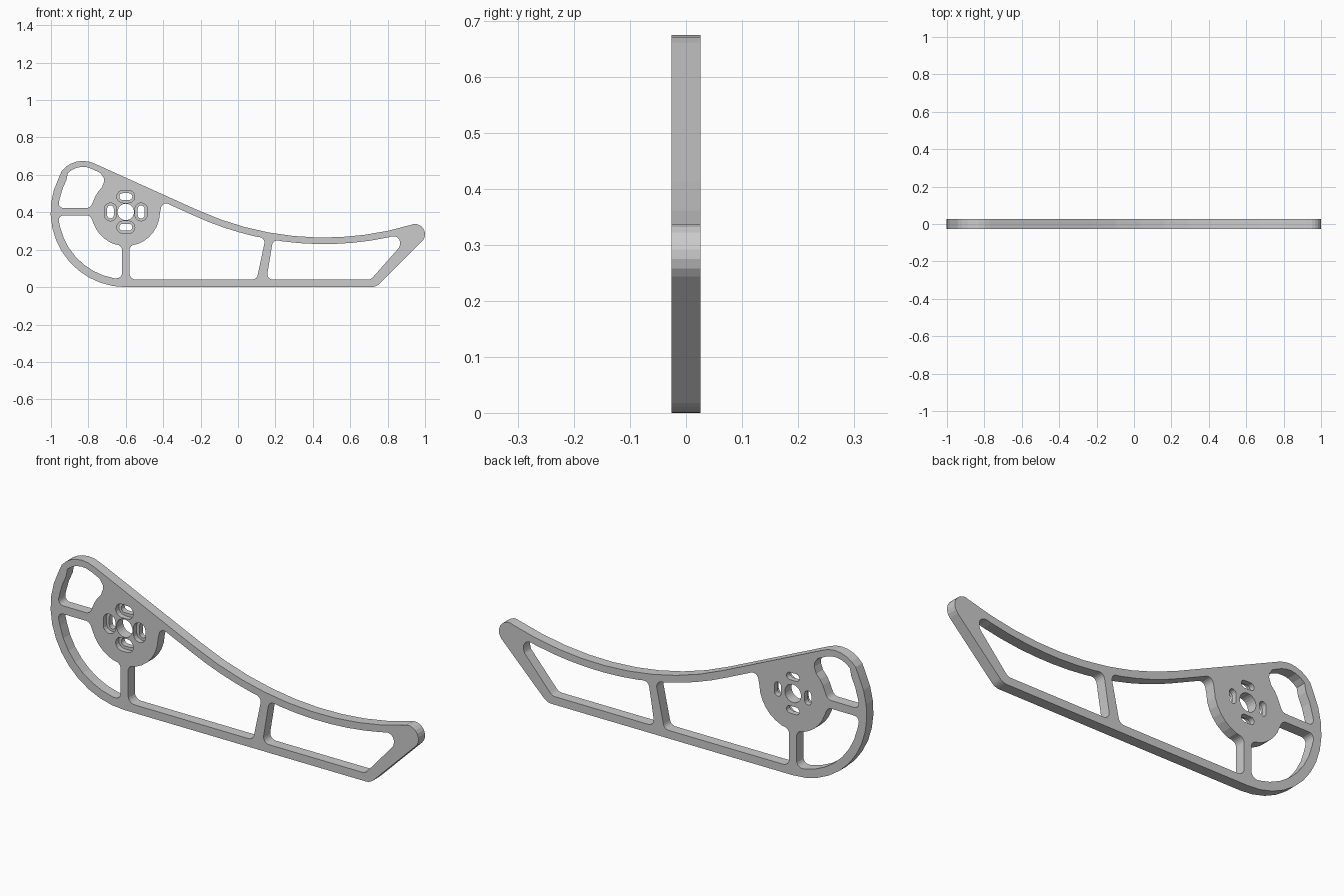
import bpy, bmesh
from math import sin, cos, tan, radians, sqrt
from mathutils import Vector

if "Cube" in bpy.data.objects:
    bpy.data.objects.remove(bpy.data.objects["Cube"])

HUB = (-0.6, 0.402)      # hub centre
SWEEP = (0.46, 1.895)    # centre of the long concave top edge
HALF = 0.026             # half thickness


def arc(c, r, a0, a1, n):
    """Points along an arc, angles in degrees."""
    return [(c[0] + r * cos(radians(a0 + (a1 - a0) * i / n)),
             c[1] + r * sin(radians(a0 + (a1 - a0) * i / n))) for i in range(n + 1)]


def sweep(r, x0, x1, n):
    """Points along the concave top edge between two x values."""
    xs = [x0 + (x1 - x0) * i / n for i in range(n + 1)]
    return [(x, SWEEP[1] - sqrt(r * r - (x - SWEEP[0]) ** 2)) for x in xs]


def rounded(pts, n=5):
    """Round every corner given as (x, z, radius)."""
    out = []
    for i, p in enumerate(pts):
        if len(p) == 2:
            out.append(p)
            continue
        v = Vector(p[:2])
        a = (Vector(pts[i - 1][:2]) - v).normalized()
        b = (Vector(pts[(i + 1) % len(pts)][:2]) - v).normalized()
        half = a.angle(b) / 2
        c = v + (a + b).normalized() * p[2] / sin(half)
        s = (v + a * p[2] / tan(half) - c).normalized()
        e = (v + b * p[2] / tan(half) - c).normalized()
        for k in range(n + 1):
            q = c + s.slerp(e, k / n) * p[2]
            out.append((q.x, q.y))
    return out


def slot(cx, cz, hx, hz):
    r = min(hx, hz)
    dx, dz = hx - r, hz - r
    if hx > hz:
        return arc((cx + dx, cz), r, -90, 90, 8) + arc((cx - dx, cz), r, 90, 270, 8)
    return arc((cx, cz + dz), r, 0, 180, 8) + arc((cx, cz - dz), r, 180, 360, 8)


def slots(long, short, d=0.082):
    x, z = HUB
    return [slot(x - d, z, short, long), slot(x + d, z, short, long),
            slot(x, z - d, long, short), slot(x, z + d, long, short)]


def plate(name, loops, half, y):
    """Filled, extruded profile standing in the xz plane."""
    cu = bpy.data.curves.new(name, 'CURVE')
    cu.dimensions, cu.fill_mode, cu.extrude = '2D', 'BOTH', half
    for pts in loops:
        sp = cu.splines.new('POLY')
        sp.points.add(len(pts) - 1)
        for q, p in zip(sp.points, pts):
            q.co = (p[0], p[1], 0, 1)
        sp.use_cyclic_u = True
    tmp = bpy.data.objects.new(name + "_profile", cu)
    bpy.context.collection.objects.link(tmp)
    bpy.context.view_layer.update()
    me = bpy.data.meshes.new_from_object(tmp)
    bpy.data.objects.remove(tmp)
    bm = bmesh.new()
    bm.from_mesh(me)
    for v in bm.verts:
        v.co = (v.co.x, y - v.co.z, v.co.y)
    bmesh.ops.remove_doubles(bm, verts=bm.verts, dist=1e-5)
    bmesh.ops.recalc_face_normals(bm, faces=bm.faces)
    for f in bm.faces:
        f.smooth = False
    bm.to_mesh(me)
    bm.free()
    ob = bpy.data.objects.new(name, me)
    bpy.context.collection.objects.link(ob)
    return ob


# Outer outline, clockwise from the bottom of the rim
outline = rounded(
    arc(HUB, 0.402, 270, 153, 12)
    + arc((-0.83, 0.53), 0.145, 140, 65, 6)
    + sweep(1.63, -0.22, 0.929, 9)
    + arc((0.945, 0.283), 0.055, 100, -45, 8)
    + [(0.738, 0, 0.06)])

# Four openings in the frame
upper_left = rounded(
    [(-0.965, 0.423, 0.025)] + arc(HUB, 0.36, 168, 152, 2)
    + arc((-0.83, 0.53), 0.113, 135, 65, 5)
    + [(-0.735, 0.61), (-0.718, 0.585), (-0.716, 0.565)]
    + arc(HUB, 0.183, 134, 162, 3) + [(-0.79, 0.423, 0.03)])
lower_left = rounded(
    [(-0.965, 0.383, 0.025), (-0.79, 0.383, 0.03)]
    + arc(HUB, 0.183, 200, 250, 5)
    + [(-0.62, 0.222, 0.03), (-0.62, 0.045, 0.03)]
    + arc(HUB, 0.36, 260, 193, 7))
middle = rounded(
    [(-0.58, 0.04, 0.035), (-0.58, 0.222, 0.03)]
    + arc(HUB, 0.183, -70, -2, 6)
    + [(-0.405, 0.459, 0.027)] + sweep(1.665, -0.238, 0.09, 4)
    + [(0.147, 0.261, 0.028), (0.1, 0.04, 0.03)])
right = rounded(
    [(0.152, 0.04, 0.03), (0.187, 0.254, 0.028)]
    + sweep(1.665, 0.24, 0.8, 6)
    + [(0.88, 0.286, 0.035), (0.862, 0.212, 0.03), (0.71, 0.04, 0.04)])
bore = arc(HUB, 0.044, 0, 345, 23)

frame = plate("side_frame", [outline, upper_left, lower_left, middle, right, bore]
              + slots(0.035, 0.018), HALF, 0)

# Recesses around the slots on the front face
cutter = plate("slot_recess_cutter", slots(0.048, 0.033), HALF, -HALF - 0.001)
cutter.hide_render = True
mod = frame.modifiers.new("slot_recesses", 'BOOLEAN')
mod.operation, mod.solver, mod.object = 'DIFFERENCE', 'EXACT', cutter
bpy.context.view_layer.update()
mesh = bpy.data.meshes.new_from_object(
    frame.evaluated_get(bpy.context.evaluated_depsgraph_get()))
frame.modifiers.clear()
frame.data = mesh
bpy.data.objects.remove(cutter)
